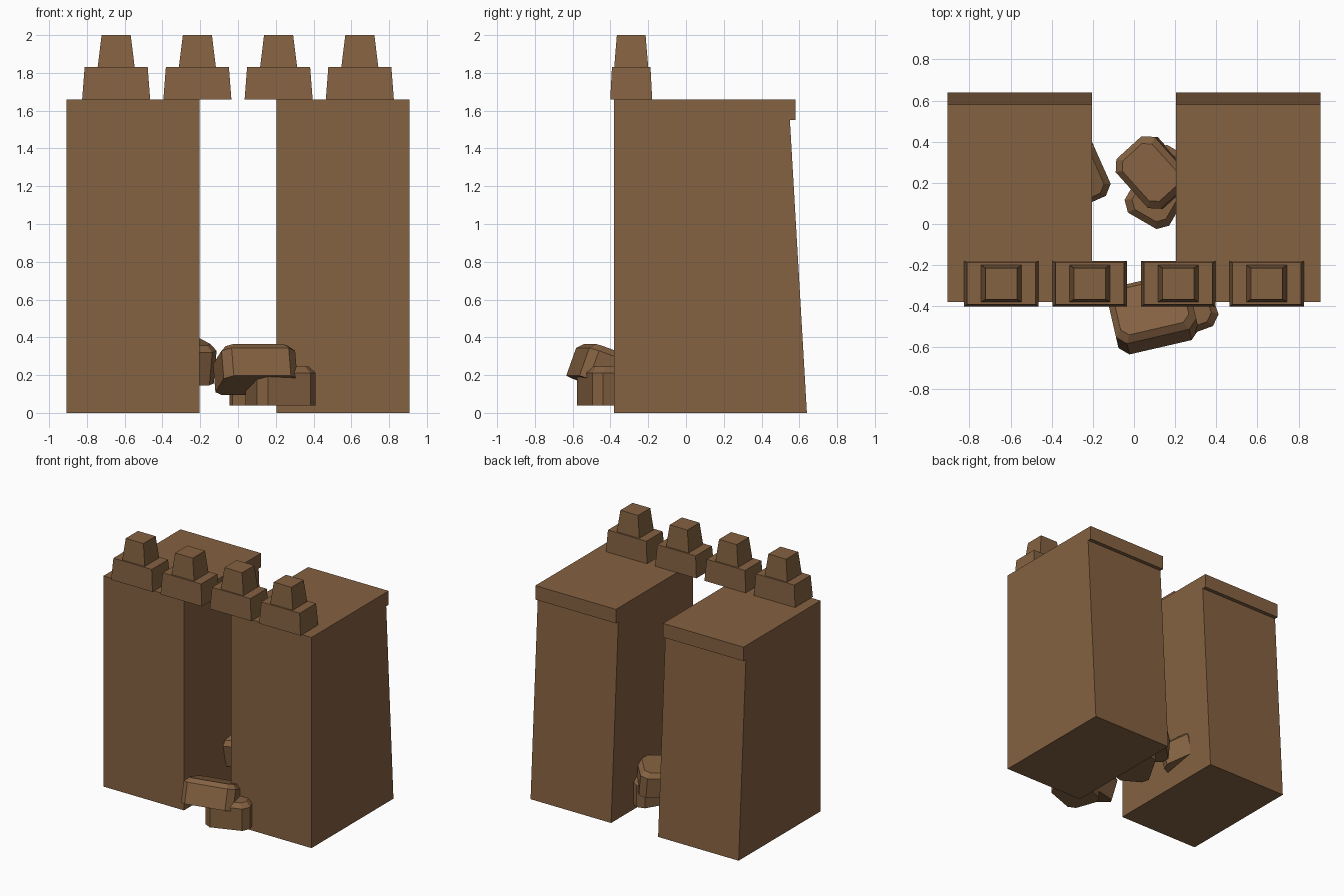
import bpy, bmesh
from math import radians
from mathutils import Matrix, Vector, Euler

if "Cube" in bpy.data.objects:
    bpy.data.objects.remove(bpy.data.objects["Cube"])

stone_mat = bpy.data.materials.new("brown_stone")
stone_mat.diffuse_color = (0.235, 0.122, 0.054, 1)
stone_mat.use_nodes = True
stone_mat.node_tree.nodes["Principled BSDF"].inputs["Base Color"].default_value = stone_mat.diffuse_color


def loft(name, rings, matrix=None):
    """Join equal-sized point rings into a closed flat-faced solid."""
    bm = bmesh.new()
    loops = [[bm.verts.new(p) for p in ring] for ring in rings]
    n = len(loops[0])
    bm.faces.new(loops[0])
    bm.faces.new(loops[-1])
    for a, b in zip(loops, loops[1:]):
        for i in range(n):
            j = (i + 1) % n
            bm.faces.new((a[i], a[j], b[j], b[i]))
    if matrix:
        bm.transform(matrix)
    bmesh.ops.recalc_face_normals(bm, faces=bm.faces[:])
    mesh = bpy.data.meshes.new(name)
    bm.to_mesh(mesh)
    bm.free()
    mesh.materials.append(stone_mat)
    obj = bpy.data.objects.new(name, mesh)
    bpy.context.collection.objects.link(obj)
    return obj


def rect(cx, cy, w, d, z):
    return [(cx + sx * w / 2, cy + sy * d / 2, z)
            for sx, sy in ((-1, -1), (1, -1), (1, 1), (-1, 1))]


def cut_rect(w, d, cut, z):
    """Rectangle with its four corners cut off."""
    x, y = w / 2, d / 2
    return [(-x + cut, -y, z), (x - cut, -y, z), (x, -y + cut, z), (x, y - cut, z),
            (x - cut, y, z), (-x + cut, y, z), (-x, y - cut, z), (-x, -y + cut, z)]


# Two wall blocks with a sloping back and an overhanging lip
profile = [(-0.38, 0), (0.64, 0), (0.55, 1.55), (0.58, 1.55), (0.58, 1.66), (-0.38, 1.66)]
for name, x0, x1 in (("left_wall", -0.907, -0.205), ("right_wall", 0.205, 0.907)):
    loft(name, [[(x, y, z) for y, z in profile] for x in (x0, x1)])

# Four stepped battlements along the front edge
for i, cx in enumerate((-0.645, -0.215, 0.215, 0.645)):
    loft(f"battlement_base_{i + 1}", [rect(cx, -0.29, 0.36, 0.222, 1.66),
                                      rect(cx, -0.29, 0.334, 0.204, 1.83)])
    loft(f"battlement_cap_{i + 1}", [rect(cx, -0.29, 0.196, 0.18, 1.83),
                                     rect(cx, -0.29, 0.154, 0.152, 2.0)])

# Fallen stones: centre, size, rotation in degrees
stones = [
    ("front_tilted_stone", (0.09, -0.43, 0.235), (0.40, 0.30, 0.19), (-20, 0, 13)),
    ("front_low_stone", (0.225, -0.41, 0.142), (0.33, 0.27, 0.205), (0, 0, 20)),
    ("gap_left_stone", (-0.28, 0.25, 0.28), (0.30, 0.26, 0.21), (0, 12, -66)),
    ("gap_top_stone", (0.09, 0.25, 0.255), (0.325, 0.256, 0.19), (4, -4, -48)),
    ("gap_low_stone", (0.135, 0.18, 0.142), (0.25, 0.38, 0.205), (0, 0, -30)),
]
for name, centre, (w, d, h), rot in stones:
    turn = Euler([radians(a) for a in rot]).to_matrix().to_4x4()
    loft(name, [cut_rect(w, d, 0.045, -h / 2),
                cut_rect(w, d, 0.045, h / 2 - 0.033),
                cut_rect(w - 0.06, d - 0.06, 0.035, h / 2)],
         Matrix.Translation(Vector(centre)) @ turn)
